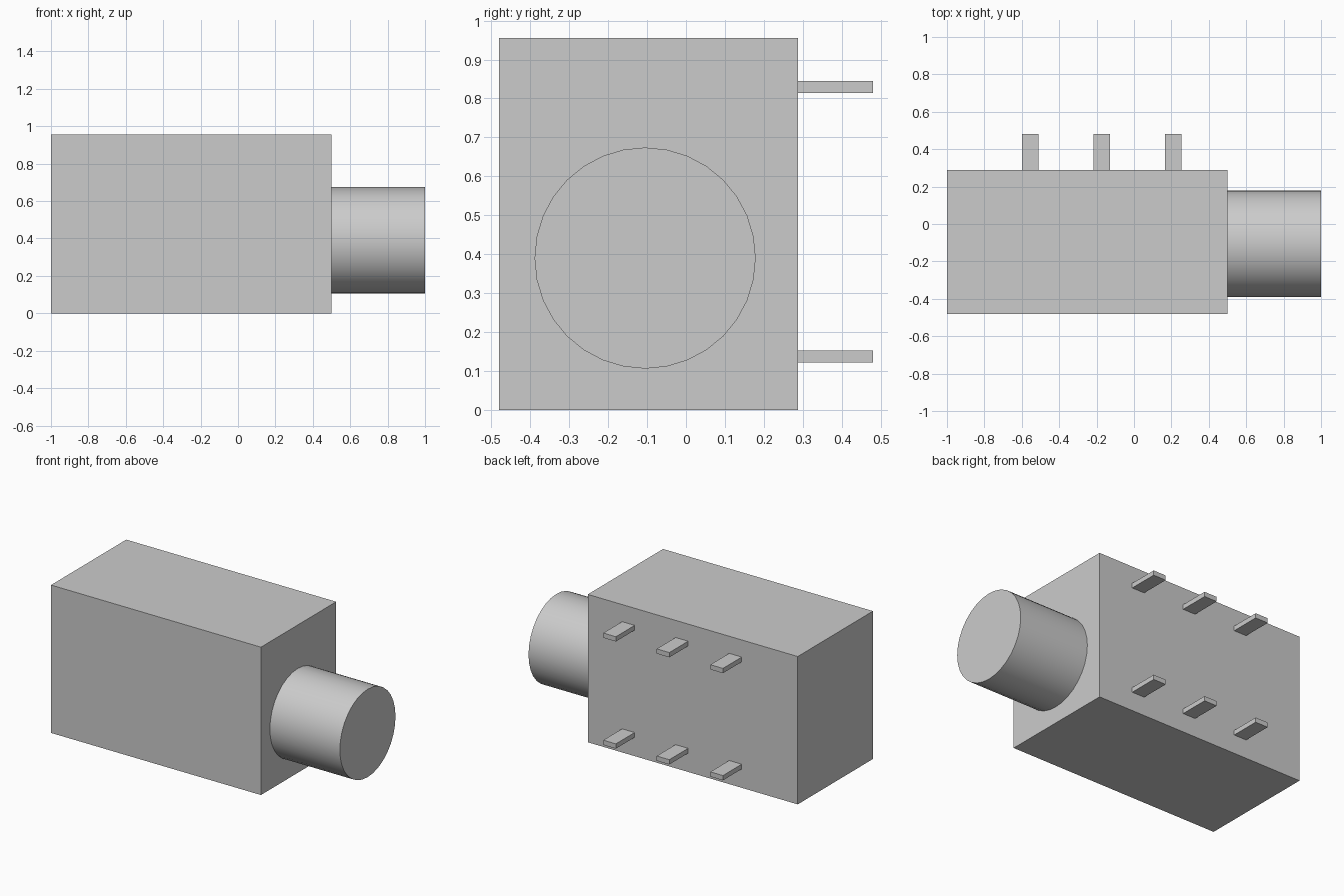
import bpy
import math

cube = bpy.data.objects.get("Cube")
if cube:
    bpy.data.objects.remove(cube, do_unlink=True)

# Single grey material
grey = bpy.data.materials.new("plain_grey")
grey.use_nodes = True
colour = (0.6, 0.6, 0.6, 1.0)
grey.diffuse_color = colour
grey.node_tree.nodes["Principled BSDF"].inputs["Base Color"].default_value = colour


def finish(name):
    obj = bpy.context.object
    obj.name = obj.data.name = name
    obj.data.materials.append(grey)
    bpy.ops.object.transform_apply(location=False, rotation=True, scale=True)
    return obj


def box(name, low, high):
    centre = [(a + b) / 2 for a, b in zip(low, high)]
    bpy.ops.mesh.primitive_cube_add(size=1, location=centre)
    bpy.context.object.scale = [b - a for a, b in zip(low, high)]
    return finish(name)


# Rectangular housing
box("housing", (-1.0, -0.48, 0.0), (0.5, 0.288, 0.955))

# Round barrel on the left end
bpy.ops.mesh.primitive_cylinder_add(
    vertices=32, radius=0.284, depth=0.5,
    location=(0.75, -0.105, 0.39), rotation=(0, math.pi / 2, 0))
finish("barrel")
bpy.ops.object.shade_smooth_by_angle(angle=math.radians(30))

# Two rows of flat contact pins on the back
for row, z in (("lower", 0.137), ("upper", 0.829)):
    for i, x in enumerate((-0.555, -0.172, 0.21)):
        box(f"{row}_pin_{i + 1}",
            (x - 0.045, 0.288, z - 0.0155), (x + 0.045, 0.48, z + 0.0155))
